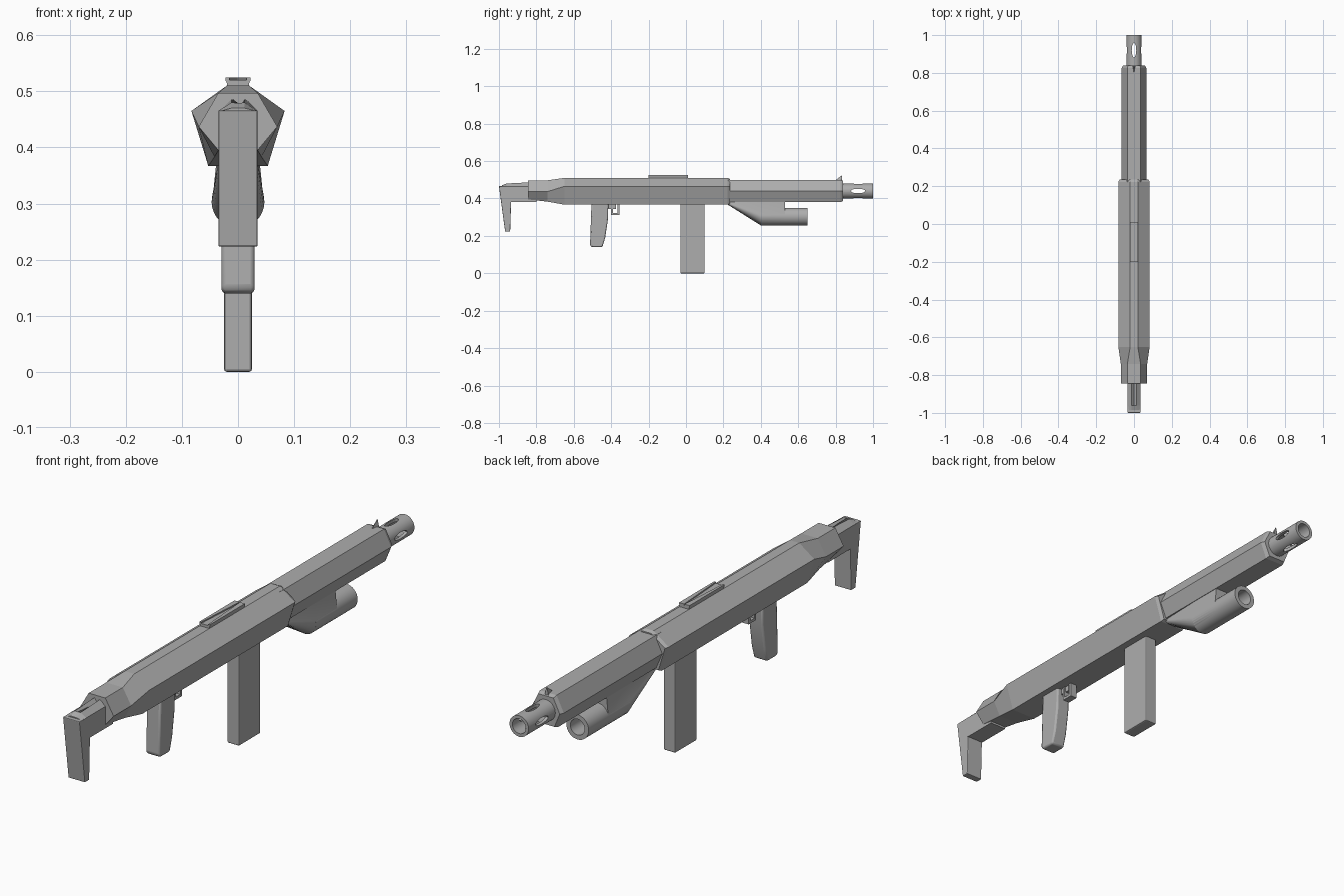
import bpy, bmesh, math

cube = bpy.data.objects.get("Cube")
if cube:
    bpy.data.objects.remove(cube, do_unlink=True)

grey = bpy.data.materials.new("plain grey")
grey.use_nodes = True
grey.diffuse_color = (0.42, 0.42, 0.42, 1)
grey.node_tree.nodes["Principled BSDF"].inputs["Base Color"].default_value = (0.42, 0.42, 0.42, 1)


def finish(name, bm, bevel=0, smooth=0):
    bmesh.ops.recalc_face_normals(bm, faces=bm.faces)
    mesh = bpy.data.meshes.new(name)
    bm.to_mesh(mesh)
    bm.free()
    mesh.materials.append(grey)
    ob = bpy.data.objects.new(name, mesh)
    bpy.context.collection.objects.link(ob)
    if bevel:
        mod = ob.modifiers.new("bevel", "BEVEL")
        mod.width = bevel
        mod.segments = 2
        mod.limit_method = "ANGLE"
    if smooth:
        bpy.ops.object.select_all(action="DESELECT")
        bpy.context.view_layer.objects.active = ob
        ob.select_set(True)
        bpy.ops.object.shade_smooth_by_angle(angle=math.radians(smooth))
    return ob


def bridge(bm, a, b):
    for i in range(len(a)):
        j = (i + 1) % len(a)
        bm.faces.new((a[i], a[j], b[j], b[i]))


def loft(name, sections, **kw):
    """Skin of half sections (y, [(x, z) bottom to top]) mirrored across x."""
    bm = bmesh.new()
    rings = []
    for y, half in sections:
        full = half + [(-x, z) for x, z in reversed(half) if x > 1e-5]
        rings.append([bm.verts.new((x, y, z)) for x, z in full])
    for a, b in zip(rings, rings[1:]):
        bridge(bm, a, b)
    bm.faces.new(rings[0])
    bm.faces.new(rings[-1])
    return finish(name, bm, **kw)


def plate(name, profile, half_width, **kw):
    """Side profile of (y, z) points extruded across x."""
    bm = bmesh.new()
    a, b = ([bm.verts.new((s * half_width, y, z)) for y, z in profile] for s in (-1, 1))
    bridge(bm, a, b)
    bm.faces.new(a)
    bm.faces.new(b)
    return finish(name, bm, **kw)


def box(name, y0, y1, z0, z1, half_width, **kw):
    return plate(name, [(y0, z0), (y1, z0), (y1, z1), (y0, z1)], half_width, **kw)


def pipe(name, y0, y1, z, outer, inner, n=32):
    bm = bmesh.new()
    rings = []
    for y, r in ((y0, outer), (y1, outer), (y1, inner), (y0, inner)):
        angles = [2 * math.pi * i / n for i in range(n)]
        rings.append([bm.verts.new((r * math.cos(t), y, z + r * math.sin(t))) for t in angles])
    for i in range(4):
        bridge(bm, rings[i], rings[(i + 1) % 4])
    return finish(name, bm, smooth=40)


def shrink(half, f, zc=0.44):
    return [(x * f, zc + (z - zc) * f) for x, z in half]


# Receiver and its tapered rear collar
rear = [(0.035, 0.395), (0.07, 0.437), (0.035, 0.497)]
neck = [(0.042, 0.383), (0.07, 0.437), (0.035, 0.497)]
main = [(0.053, 0.367), (0.083, 0.465), (0.02, 0.51)]
loft("receiver", [(-0.845, rear), (-0.74, neck), (-0.65, main),
                  (0.222, main), (0.235, shrink(main, 0.92))])

# Forend
fore = [(0.04, 0.38), (0.065, 0.44), (0.035, 0.5)]
loft("forend", [(0.2, fore), (0.825, fore), (0.84, shrink(fore, 0.9))])

# Barrel with lens-shaped vents
barrel = pipe("barrel", 0.78, 1.0, 0.44, 0.04, 0.028)
for axis in range(2):
    rotation = (0, math.pi / 2, 0) if axis == 0 else (0, 0, 0)
    bpy.ops.mesh.primitive_cylinder_add(vertices=20, radius=1, depth=0.2,
                                        location=(0, 0.92, 0.44), rotation=rotation)
    cutter = bpy.context.object
    cutter.name = "vent_cutter"
    cutter.scale = (0.012, 0.038, 1)
    cutter.hide_render = True
    mod = barrel.modifiers.new("vent", "BOOLEAN")
    mod.operation = "DIFFERENCE"
    mod.solver = "EXACT"
    mod.object = cutter
    bpy.context.view_layer.objects.active = barrel
    bpy.ops.object.modifier_apply(modifier="vent")
    bpy.data.objects.remove(cutter, do_unlink=True)

# Front sight: a thin wedge
loft("front_sight", [(0.805, [(0.002, 0.49), (0.001, 0.502)]),
                     (0.835, [(0.009, 0.49), (0.001, 0.525)])])

# Rear sight rail, with a V groove narrowing forward
loft("sight_rail", [(y, [(0.02, 0.5), (0.02, 0.515), (0.022, 0.52)]) for y in (-0.2, 0.01)])
for side, label in ((1, "left"), (-1, "right")):
    bm = bmesh.new()
    outline = [(0.022, -0.2), (0.022, 0.01), (0.001, 0.01), (0.015, -0.2)]
    low, high = ([bm.verts.new((side * x, y, z)) for x, y in outline] for z in (0.518, 0.525))
    bridge(bm, low, high)
    bm.faces.new(low)
    bm.faces.new(high)
    finish("sight_blade_" + label, bm)

# Underbarrel tube and its faired mount
arc = [math.radians(-90 + 11 * i) for i in range(11)]
drop = [(0.047 * math.cos(t), 0.303 + 0.047 * math.sin(t)) for t in arc] + [(0.037, 0.39)]
nose = [(x * 0.75, 0.39 + (z - 0.39) * 0.18) for x, z in drop]
loft("underbarrel_mount", [(0.225, nose), (0.4, drop), (0.53, drop)], smooth=25)
pipe("underbarrel_tube", 0.4, 0.65, 0.303, 0.047, 0.03)

# Magazine
box("magazine", -0.03, 0.1, 0, 0.38, 0.025, bevel=0.005)

# Grip, trigger and guard
plate("grip", [(-0.505, 0.38), (-0.513, 0.15), (-0.505, 0.14), (-0.447, 0.14),
               (-0.432, 0.19), (-0.417, 0.29), (-0.415, 0.38)], 0.029, bevel=0.008, smooth=40)
box("guard_front", -0.366, -0.355, 0.312, 0.375, 0.014)
box("guard_bottom", -0.4, -0.355, 0.312, 0.322, 0.014)
box("guard_rear", -0.4, -0.391, 0.312, 0.375, 0.014)
box("trigger", -0.425, -0.375, 0.345, 0.375, 0.01)

# Stock arm with a notched ridge, then the drooping butt
def arm(side_z, ridge_z, dip_z):
    return [(0.035, 0.382), (0.035, side_z), (0.012, ridge_z), (0, dip_z)]


loft("stock_arm", [(-0.985, arm(0.464, 0.47, 0.47)), (-0.96, arm(0.465, 0.48, 0.479)),
                   (-0.8, arm(0.465, 0.488, 0.465))])
plate("stock_butt", [(-1.0, 0.466), (-0.967, 0.223), (-0.94, 0.223),
                     (-0.935, 0.385), (-0.93, 0.466)], 0.035, bevel=0.003)
